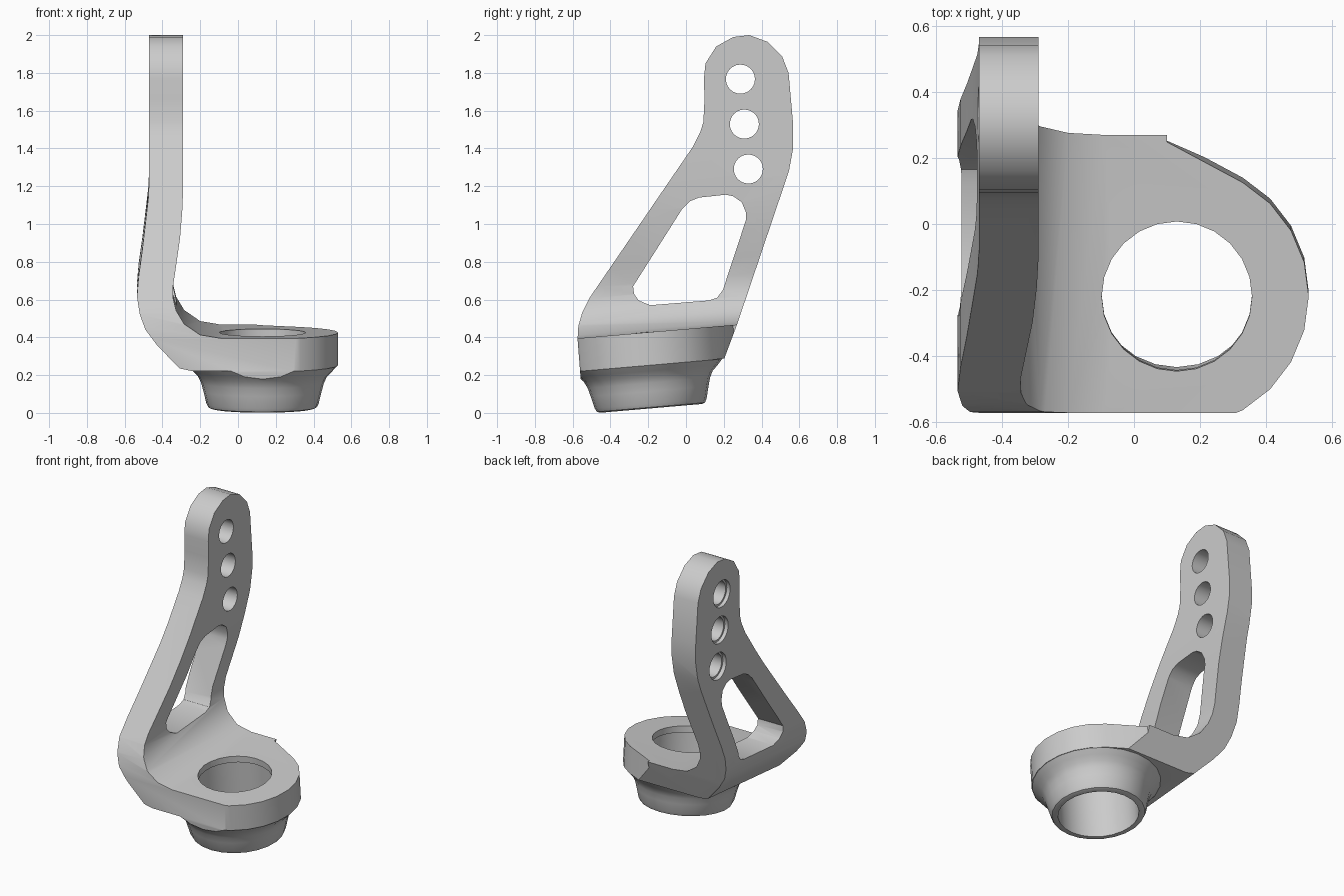
import bpy, bmesh
from math import sin, cos, pi, atan, radians
from mathutils import Matrix

if "Cube" in bpy.data.objects:
    bpy.data.objects.remove(bpy.data.objects["Cube"])

SLOPE = 0.086                      # the foot rises towards the back
SEG = 24
TILT = Matrix.Translation((0.13, -0.185, 0.024)) @ Matrix.Rotation(atan(SLOPE), 4, 'X')


def finish(name, bm):
    bmesh.ops.recalc_face_normals(bm, faces=bm.faces)
    me = bpy.data.meshes.new(name)
    bm.to_mesh(me)
    bm.free()
    ob = bpy.data.objects.new(name, me)
    bpy.context.collection.objects.link(ob)
    return ob


def prism(name, pts, lo, hi, place):
    """Closed outline pts extruded from lo to hi; place(u, v, t) gives xyz."""
    bm = bmesh.new()
    a, b = ([bm.verts.new(place(u, v, t)) for u, v in pts] for t in (lo, hi))
    n = len(pts)
    bm.faces.new(a)
    bm.faces.new(b)
    for i in range(n):
        j = (i + 1) % n
        bm.faces.new((a[i], a[j], b[j], b[i]))
    return finish(name, bm)


def lathe(name, profile):
    """Solid of revolution on the tilted foot axis from (radius, height) pairs."""
    bm = bmesh.new()
    rings = [[bm.verts.new(TILT @ Matrix.Rotation(2 * pi * i / SEG, 4, 'Z')
                           @ Matrix.Translation((r, 0, z)).to_translation())
              for i in range(SEG)] for r, z in profile]
    bm.faces.new(rings[0])
    bm.faces.new(rings[-1])
    for a, b in zip(rings, rings[1:]):
        for i in range(SEG):
            j = (i + 1) % SEG
            bm.faces.new((a[i], a[j], b[j], b[i]))
    return finish(name, bm)


def combine(target, other, op):
    m = target.modifiers.new(op, 'BOOLEAN')
    m.operation, m.object, m.solver = op, other, 'EXACT'
    bpy.context.view_layer.objects.active = target
    bpy.ops.object.modifier_apply(modifier=m.name)
    bpy.data.objects.remove(other)


def circle(cy, cz, r, n=SEG):
    return [(cy + r * cos(2 * pi * i / n), cz + r * sin(2 * pi * i / n)) for i in range(n)]


across = lambda y, z, x: (x, y, z)

# L-shaped strip: upright bending into the foot, sheared to the foot slope
strip = [(0.7, 0.22), (-0.25, 0.222), (-0.31, 0.235), (-0.43, 0.36), (-0.49, 0.44),
         (-0.52, 0.52), (-0.535, 0.61), (-0.526, 0.71), (-0.507, 0.84), (-0.487, 1.0),
         (-0.475, 1.1), (-0.47, 1.2), (-0.47, 2.3), (-0.29, 2.3), (-0.29, 1.16),
         (-0.295, 1.04), (-0.307, 0.9), (-0.33, 0.75), (-0.344, 0.66), (-0.343, 0.6),
         (-0.328, 0.54), (-0.285, 0.47), (-0.2, 0.413), (-0.09, 0.395), (0.7, 0.395)]
bracket = prism("bracket", strip, -0.8, 0.8,
                lambda x, z, y: (x, y, z + SLOPE * (y + 0.57)))

# Rounded end of the foot, seen from above
arc = [(0.4 * cos(a), 0.4 * sin(a)) for a in (radians(d) for d in range(-90, 61, 15))]
plan = [(-0.9, -0.6), (-0.05, -0.6)] + arc + [(-0.03, 0.47), (-0.03, 1.2), (-0.9, 1.2)]
combine(bracket, prism("plan_cut", plan, -1, 3, lambda x, y, z: TILT @ Matrix.Translation((x, y, z)).to_translation()),
        'INTERSECT')

# Flared collar beneath the foot
combine(bracket, lathe("collar", [(0.27, 0), (0.287, 0.006), (0.297, 0.025), (0.313, 0.09),
                                  (0.325, 0.135), (0.342, 0.17), (0.37, 0.198),
                                  (0.397, 0.228), (0.37, 0.3)]), 'UNION')

# Side outline of the whole bracket
side = [(-0.535, -0.1), (-0.56, 0.21), (-0.574, 0.39), (-0.57, 0.46), (-0.55, 0.53),
        (-0.51, 0.61), (0.037, 1.41), (0.075, 1.485), (0.092, 1.54), (0.098, 1.66),
        (0.095, 1.77), (0.103, 1.85), (0.16, 1.94), (0.25, 1.99), (0.335, 2.0),
        (0.43, 1.965), (0.51, 1.885), (0.543, 1.8), (0.567, 1.53), (0.567, 1.4),
        (0.545, 1.28), (0.27, 0.467), (0.2, 0.28), (0.06, -0.1)]
combine(bracket, prism("side_cut", side, -1, 1, across), 'INTERSECT')

# Window in the upright
window = [(-0.28, 0.67), (-0.275, 0.63), (-0.25, 0.595), (-0.19, 0.57), (0.12, 0.595),
          (0.165, 0.61), (0.195, 0.65), (0.317, 1.02), (0.318, 1.06), (0.295, 1.115),
          (0.25, 1.147), (0.21, 1.155), (0.07, 1.14), (0.02, 1.12), (-0.02, 1.08)]
combine(bracket, prism("window_cut", window, -1, 0, across), 'DIFFERENCE')

# Three adjustment holes, slightly recessed on the outer side
for i in range(3):
    y, z = 0.288 + 0.021 * i, 1.767 - 0.238 * i
    combine(bracket, prism("hole_cut", circle(y, z, 0.077), -1, 0, across), 'DIFFERENCE')
    combine(bracket, prism("recess_cut", circle(y, z, 0.09), -1, -0.445, across), 'DIFFERENCE')

# Stepped bore through foot and collar
combine(bracket, lathe("bore_cut", [(0.25, -0.2), (0.25, 0.36), (0.228, 0.36), (0.228, 0.7)]),
        'DIFFERENCE')

bpy.ops.object.select_all(action='DESELECT')
bracket.select_set(True)
bpy.context.view_layer.objects.active = bracket
bpy.ops.object.shade_smooth_by_angle(angle=radians(30))
